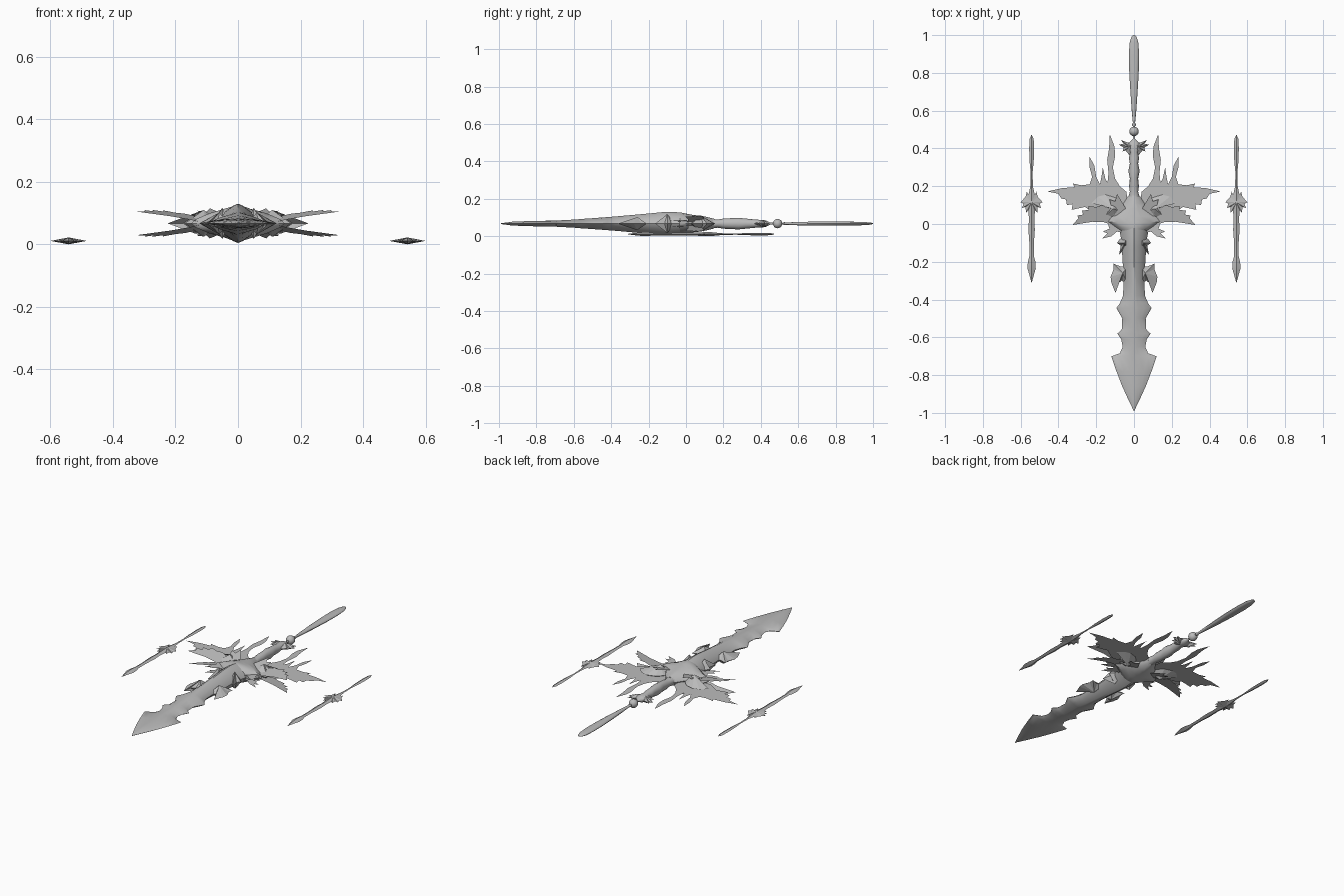
import bpy, bmesh, math

MID = 0.067          # height of the sword's centre plane
grey = bpy.data.materials.new("steel grey")
grey.diffuse_color = (0.5, 0.5, 0.5, 1)


def finish(bm, name, smooth=True):
    me = bpy.data.meshes.new(name)
    bm.to_mesh(me)
    bm.free()
    me.materials.append(grey)
    if smooth:
        me.polygons.foreach_set("use_smooth", [True] * len(me.polygons))
        me.set_sharp_from_angle(angle=math.radians(40))
    ob = bpy.data.objects.new(name, me)
    bpy.context.collection.objects.link(ob)
    return ob


def loft(name, rows, n=16, p=1.0, cx=0.0, cz=MID):
    """Rings along y from (y, half width, half thickness); p=1 ellipse, p=2 diamond."""
    bm = bmesh.new()
    rings = []
    for y, w, t in rows:
        ring = []
        for i in range(n):
            c, s = math.cos(math.tau * i / n), math.sin(math.tau * i / n)
            ring.append(bm.verts.new((cx + w * math.copysign(abs(c) ** p, c), y,
                                      cz + t * math.copysign(abs(s) ** p, s))))
        rings.append(ring)
    for a, b in zip(rings, rings[1:]):
        for i in range(n):
            j = (i + 1) % n
            bm.faces.new((a[i], a[j], b[j], b[i]))
    bm.faces.new(rings[0][::-1])
    bm.faces.new(rings[-1])
    bmesh.ops.recalc_face_normals(bm, faces=bm.faces)
    return finish(bm, name)


def sheet(name, outline, height=lambda x, y: MID, flips=(1,)):
    """Thin outline mirrored left/right, and top/bottom where flips has -1."""
    bm = bmesh.new()
    for side in (1, -1):
        for f in flips:
            vs = [bm.verts.new((side * x, y, MID + f * (height(x, y) - MID))) for x, y in outline]
            face = bm.faces.new(vs)
            face.normal_update()
            if face.normal.z * f < 0:
                face.normal_flip()
    bmesh.ops.triangulate(bm, faces=bm.faces)
    return finish(bm, name, False)


def barb(name, outline, peak, t):
    """Mirrored faceted spike: outline joined to a raised point above and below."""
    bm = bmesh.new()
    for side in (1, -1):
        rim = [bm.verts.new((side * x, y, MID)) for x, y in outline]
        for f in (1, -1):
            top = bm.verts.new((side * peak[0], peak[1], MID + f * t))
            for i in range(len(rim)):
                bm.faces.new((rim[i], rim[(i + 1) % len(rim)], top))
    bmesh.ops.recalc_face_normals(bm, faces=bm.faces)
    return finish(bm, name, False)


# Blade with scalloped edges and a broad arrow tip
loft("blade", [(-0.99, 0.001, 0.002), (-0.93, 0.03, 0.010), (-0.86, 0.062, 0.013),
               (-0.78, 0.093, 0.015), (-0.70, 0.12, 0.016), (-0.685, 0.075, 0.017),
               (-0.65, 0.06, 0.019), (-0.61, 0.068, 0.021), (-0.58, 0.088, 0.023),
               (-0.56, 0.065, 0.025), (-0.50, 0.062, 0.029), (-0.445, 0.093, 0.033),
               (-0.42, 0.075, 0.035), (-0.38, 0.058, 0.038), (-0.30, 0.055, 0.045),
               (-0.20, 0.06, 0.054), (-0.12, 0.065, 0.062), (-0.07, 0.07, 0.063),
               (-0.02, 0.08, 0.058)], n=16, p=1.5)

# Barbs along the blade
barb("blade_barb", [(0.03, -0.22), (0.07, -0.225), (0.11, -0.21), (0.108, -0.24), (0.124, -0.28),
                    (0.12, -0.31), (0.098, -0.365), (0.09, -0.32), (0.065, -0.30), (0.03, -0.32)],
     (0.06, -0.26), 0.035)
barb("collar_barb", [(0.03, -0.06), (0.075, -0.08), (0.09, -0.10), (0.07, -0.115), (0.08, -0.165),
                     (0.05, -0.13), (0.03, -0.14)], (0.05, -0.10), 0.05)

# Guard body
loft("guard_body", [(-0.05, 0.05, 0.05), (-0.02, 0.10, 0.058), (0.01, 0.15, 0.052),
                    (0.04, 0.13, 0.046), (0.08, 0.085, 0.042), (0.11, 0.055, 0.036),
                    (0.15, 0.03, 0.026)], n=16, p=1.4)

# Swept guard feathers, one pair above and one below
tilt = lambda x, y: 0.052 + 0.165 * x + 0.18 * y
sheet("guard_feathers", [(0.05, -0.02), (0.10, -0.01), (0.16, 0.01), (0.22, 0.012), (0.325, -0.005),
                         (0.295, 0.03), (0.30, 0.045), (0.27, 0.05), (0.275, 0.07), (0.24, 0.075),
                         (0.24, 0.095), (0.20, 0.09), (0.17, 0.10), (0.12, 0.08), (0.06, 0.09)],
      tilt, (1, -1))

# Curved claws rising beside the handle
barb("guard_claw", [(0.05, 0.06), (0.07, 0.11), (0.10, 0.14), (0.15, 0.155), (0.19, 0.145),
                    (0.225, 0.11), (0.175, 0.12), (0.15, 0.09), (0.17, 0.03), (0.10, 0.02)],
     (0.11, 0.08), 0.043)
sheet("claw_crest", [(0.03, 0.06), (0.09, 0.16), (0.10, 0.12), (0.13, 0.13), (0.12, 0.09),
                     (0.15, 0.08), (0.10, 0.04)], lambda x, y: 0.075 + 0.25 * y, (1, -1))

# Small forward feathers under the guard
sheet("forward_feathers", [(0.05, 0.0), (0.14, 0.01), (0.13, -0.025), (0.165, -0.04), (0.14, -0.05),
                           (0.17, -0.078), (0.12, -0.065), (0.09, -0.04), (0.05, -0.05)],
      lambda x, y: 0.075 + 0.06 * x, (1, -1))

# Flat wings with upright horns
sheet("wing", [(0.03, 0.09), (0.04, 0.17), (0.075, 0.20), (0.10, 0.24), (0.112, 0.30), (0.10, 0.36),
               (0.103, 0.41), (0.128, 0.475), (0.132, 0.40), (0.142, 0.34), (0.135, 0.27),
               (0.14, 0.22), (0.152, 0.24), (0.165, 0.30), (0.172, 0.25), (0.18, 0.21),
               (0.20, 0.25), (0.21, 0.31), (0.235, 0.355), (0.235, 0.30), (0.222, 0.25),
               (0.235, 0.21), (0.28, 0.205), (0.325, 0.215), (0.315, 0.195), (0.38, 0.19),
               (0.46, 0.172), (0.40, 0.16), (0.385, 0.135), (0.36, 0.13), (0.355, 0.10),
               (0.325, 0.105), (0.33, 0.075), (0.26, 0.09), (0.20, 0.05), (0.08, 0.04)],
      lambda x, y: 0.062)

# Handle with swellings
loft("handle", [(0.08, 0.03, 0.03), (0.13, 0.034, 0.026), (0.17, 0.022, 0.022), (0.20, 0.026, 0.027),
                (0.24, 0.022, 0.029), (0.28, 0.030, 0.031), (0.32, 0.022, 0.027),
                (0.35, 0.027, 0.024), (0.38, 0.02, 0.021), (0.41, 0.034, 0.02),
                (0.43, 0.026, 0.016), (0.45, 0.006, 0.006), (0.54, 0.004, 0.004)], n=12)

# Pommel petals, bead and tassel
barb("pommel_petal", [(0.0, 0.37), (0.025, 0.365), (0.045, 0.39), (0.06, 0.385), (0.055, 0.405),
                      (0.08, 0.42), (0.055, 0.425), (0.07, 0.445), (0.03, 0.43), (0.0, 0.445)],
     (0.022, 0.41), 0.02)
bm = bmesh.new()
bmesh.ops.create_uvsphere(bm, u_segments=16, v_segments=10, radius=0.025)
bmesh.ops.translate(bm, verts=bm.verts, vec=(0, 0.49, MID))
finish(bm, "bead")
loft("tassel", [(0.515, 0.004, 0.004), (0.525, 0.011, 0.008), (0.535, 0.006, 0.006),
                (0.60, 0.012, 0.009), (0.70, 0.019, 0.011), (0.80, 0.025, 0.011),
                (0.90, 0.027, 0.010), (0.96, 0.023, 0.008), (0.99, 0.014, 0.005),
                (1.0, 0.004, 0.002)], n=12)

# Floating side daggers, each with a spiky guard
shape = [(-0.31, 0.001), (-0.27, 0.012), (-0.235, 0.022), (-0.20, 0.02), (-0.17, 0.012),
         (-0.10, 0.012), (-0.03, 0.017), (0.03, 0.014), (0.06, 0.017), (0.09, 0.02), (0.14, 0.022),
         (0.17, 0.013), (0.20, 0.007), (0.27, 0.005), (0.33, 0.011), (0.40, 0.013),
         (0.45, 0.011), (0.47, 0.002)]
for cx, side in ((0.542, "right"), (-0.542, "left")):
    loft(side + "_dagger", [(y, w, 0.001 + min(w * 0.45, 0.009)) for y, w in shape],
         n=4, cx=cx, cz=0.011)
    bm = bmesh.new()
    rim = [(0, 0.17), (0.018, 0.155), (0.025, 0.172), (0.032, 0.145), (0.058, 0.115), (0.043, 0.108),
           (0.05, 0.085), (0.032, 0.09), (0.03, 0.06), (0.016, 0.075), (0, 0.05)]
    rim += [(-x, y) for x, y in rim[-2:0:-1]]
    ring = [bm.verts.new((cx + x, y, 0.011)) for x, y in rim]
    for f in (1, -1):
        peak = bm.verts.new((cx, 0.115, 0.011 + f * 0.011))
        for i in range(len(ring)):
            bm.faces.new((ring[i], ring[(i + 1) % len(ring)], peak))
    bmesh.ops.recalc_face_normals(bm, faces=bm.faces)
    finish(bm, side + "_dagger_guard", False)
